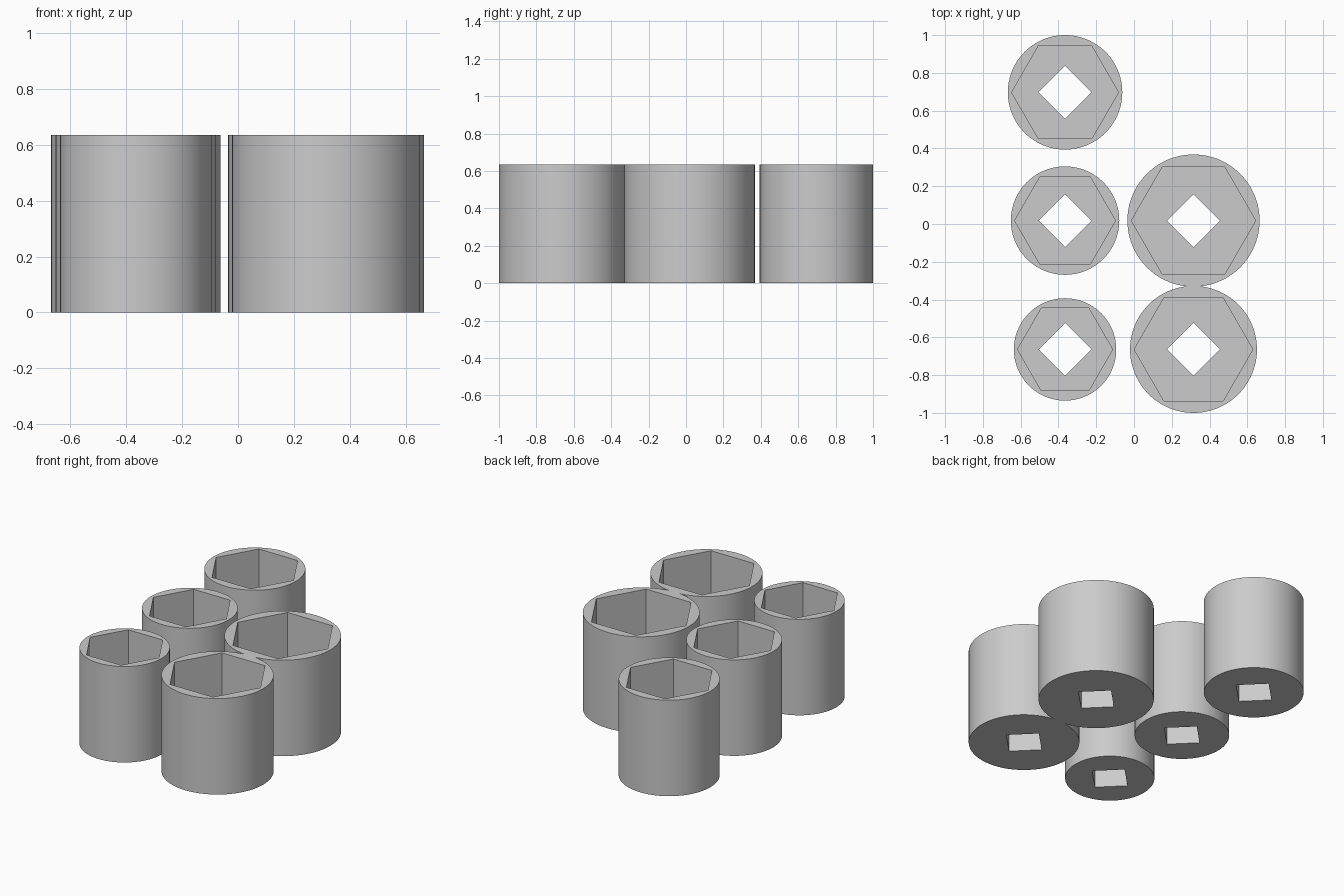
import bpy
import math

cube = bpy.data.objects.get("Cube")
if cube:
    bpy.data.objects.remove(cube, do_unlink=True)

HEIGHT = 0.635
FLOOR = HEIGHT / 2       # solid base below the hexagonal recess
DRIVE = 0.14             # half diagonal of the square drive hole

steel = bpy.data.materials.new("grey steel")
steel.use_nodes = True
grey = (0.6, 0.6, 0.6, 1)
steel.diffuse_color = grey
steel.node_tree.nodes["Principled BSDF"].inputs["Base Color"].default_value = grey


def prism(name, sides, radius, x, y, z0, z1):
    """Upright prism with its first corner pointing along +x."""
    bpy.ops.mesh.primitive_cylinder_add(
        vertices=sides, radius=radius, depth=z1 - z0,
        location=(x, y, (z0 + z1) / 2),
        rotation=(0, 0, math.pi / 2))
    ob = bpy.context.object
    ob.name = name
    bpy.ops.object.transform_apply(location=True, rotation=True, scale=True)
    ob.data.materials.append(steel)
    return ob


def combine(target, other, operation):
    """Apply a boolean and remove the helper."""
    bpy.context.view_layer.objects.active = target
    mod = target.modifiers.new("boolean", 'BOOLEAN')
    mod.object = other
    mod.operation = operation
    mod.solver = 'EXACT'
    bpy.ops.object.modifier_apply(modifier=mod.name)
    bpy.data.objects.remove(other, do_unlink=True)


def socket(name, x, y, radius, apothem):
    """Round socket with a hexagonal recess on top and a square hole below."""
    body = prism(name, 96, radius, x, y, 0, HEIGHT)
    hexagon = prism("hex_cutter", 6, apothem / math.cos(math.pi / 6),
                    x, y, FLOOR, HEIGHT + 0.1)
    combine(body, hexagon, 'DIFFERENCE')
    square = prism("drive_cutter", 4, DRIVE, x, y, -0.1, FLOOR + 0.1)
    combine(body, square, 'DIFFERENCE')
    return body


# Left column, smallest at the front
LEFT, RIGHT = -0.365, 0.315
ROWS = (-0.664, 0.018, 0.697)
parts = [
    socket("small_socket", LEFT, ROWS[0], 0.271, 0.218),
    socket("medium_socket", LEFT, ROWS[1], 0.287, 0.231),
    socket("large_socket", LEFT, ROWS[2], 0.303, 0.245),
]

# Right column: the two widest sockets touch and are fused
pair = socket("fused_wide_sockets", RIGHT, ROWS[0], 0.336, 0.272)
combine(pair, socket("widest_socket", RIGHT, ROWS[1], 0.350, 0.285), 'UNION')
parts.append(pair)

# Smooth round walls with crisp rims and recess corners
for part in parts:
    bpy.ops.object.select_all(action='DESELECT')
    part.select_set(True)
    bpy.context.view_layer.objects.active = part
    bpy.ops.object.shade_smooth_by_angle(angle=math.radians(30))
